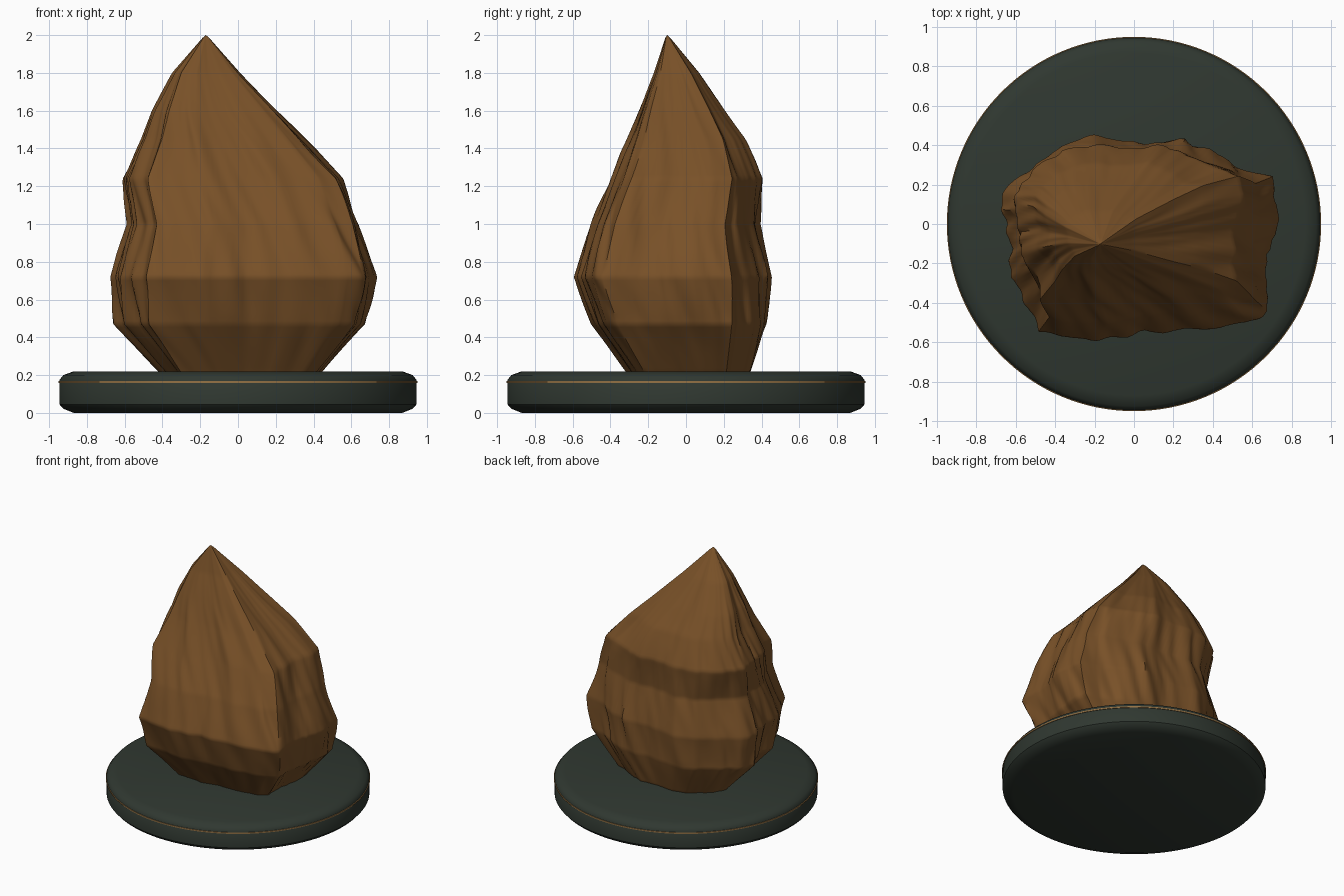
import bpy, bmesh, math
from mathutils import Vector, noise

if "Cube" in bpy.data.objects:
    bpy.data.objects.remove(bpy.data.objects["Cube"])


def material(name, rgb):
    m = bpy.data.materials.new(name)
    m.diffuse_color = (*rgb, 1)
    m.use_nodes = True
    m.node_tree.nodes["Principled BSDF"].inputs["Base Color"].default_value = m.diffuse_color
    return m


BROWN = material("rock brown", (0.19, 0.082, 0.021))
GREEN = material("dark green", (0.029, 0.039, 0.030))
BRASS = material("brass", (0.30, 0.17, 0.06))


def loft(name, rings, mat, angle, tip=None, closed=False):
    """Skin a list of equal-length point rings, with caps, a tip or closed as a band."""
    bm = bmesh.new()
    rows = [[bm.verts.new(p) for p in r] for r in rings]
    n = len(rows[0])
    pairs = list(zip(rows, rows[1:])) + ([(rows[-1], rows[0])] if closed else [])
    for a, b in pairs:
        for i in range(n):
            j = (i + 1) % n
            bm.faces.new((a[i], a[j], b[j], b[i]))
    if not closed:
        bm.faces.new(rows[0][::-1])
        if tip:
            t = bm.verts.new(tip)
            for i in range(n):
                bm.faces.new((rows[-1][i], rows[-1][(i + 1) % n], t))
        else:
            bm.faces.new(rows[-1])
    bmesh.ops.recalc_face_normals(bm, faces=bm.faces)
    me = bpy.data.meshes.new(name)
    bm.to_mesh(me)
    bm.free()
    me.materials.append(mat)
    ob = bpy.data.objects.new(name, me)
    bpy.context.collection.objects.link(ob)
    bpy.ops.object.select_all(action='DESELECT')
    ob.select_set(True)
    bpy.context.view_layer.objects.active = ob
    bpy.ops.object.shade_smooth_by_angle(angle=math.radians(angle))
    return ob


def circle(r, z, n=128):
    return [(r * math.cos(2 * math.pi * i / n), r * math.sin(2 * math.pi * i / n), z)
            for i in range(n)]


# round plinth with softened edges
profile = [(0.87, 0), (0.925, 0.022), (0.945, 0.045), (0.945, 0.175),
           (0.925, 0.2), (0.87, 0.22)]
loft("plinth", [circle(r, z) for r, z in profile], GREEN, 40)

# thin brass band around the plinth
band = [(0.938, 0.158), (0.95, 0.158), (0.95, 0.168), (0.938, 0.168)]
loft("brass_band", [circle(r, z) for r, z in band], BRASS, 30, closed=True)

# rock: plan outline, scaled to the extents measured at each height
outline = [(0.71, 0.05), (0.71, 0.25), (0.58, 0.28), (0.45, 0.35), (0.25, 0.43),
           (0.02, 0.42), (-0.2, 0.44), (-0.37, 0.40), (-0.55, 0.28), (-0.63, 0.2),
           (-0.69, 0.08), (-0.62, -0.12), (-0.63, -0.27), (-0.53, -0.42),
           (-0.50, -0.55), (-0.35, -0.56), (-0.18, -0.58), (0.05, -0.53),
           (0.28, -0.53), (0.56, -0.49), (0.66, -0.43), (0.66, -0.15)]
# height, min x, max x, min y, max y
levels = [(0.19, -0.39, 0.42, -0.30, 0.32), (0.22, -0.42, 0.45, -0.32, 0.34),
          (0.47, -0.65, 0.67, -0.50, 0.42), (0.72, -0.69, 0.72, -0.59, 0.44),
          (1.0, -0.60, 0.64, -0.50, 0.38), (1.24, -0.63, 0.55, -0.40, 0.40),
          (1.45, -0.52, 0.35, -0.31, 0.31), (1.6, -0.46, 0.20, -0.25, 0.21),
          (1.8, -0.35, 0.01, -0.17, 0.07), (2.0, -0.175, -0.165, -0.105, -0.095)]
TIP = (-0.17, -0.10, 2.0)
SUB, ROWS = 8, 110

plan = []
for i, a in enumerate(outline):
    b = outline[(i + 1) % len(outline)]
    for s in range(SUB):
        t = s / SUB
        x, y = a[0] + (b[0] - a[0]) * t, a[1] + (b[1] - a[1]) * t
        plan.append(((x + 0.69) / 1.40, (y + 0.58) / 1.02))


def extents(z):
    for a, b in zip(levels, levels[1:]):
        if z <= b[0]:
            t = (z - a[0]) / (b[0] - a[0])
            return [p + (q - p) * t for p, q in zip(a[1:], b[1:])]


rings = []
for k in range(ROWS):
    z = 0.19 + (1.985 - 0.19) * k / (ROWS - 1)
    x0, x1, y0, y1 = extents(z)
    cx, cy = (x0 + x1) / 2, (y0 + y1) / 2
    fade = min(1, (2.0 - z) / 0.6) * min(1, 0.35 + (z - 0.19) * 2)
    ring = []
    for u, v in plan:
        x, y = x0 + (x1 - x0) * u, y0 + (y1 - y0) * v
        # slanted folds running up the rock
        a = math.atan2(v - 0.5, u - 0.5) + 0.35 * z
        c, s = math.cos(a), math.sin(a)
        f = noise.noise(Vector((c * 3.2, s * 3.2, z * 1.6)))
        g = noise.noise(Vector((c * 8 + 5, s * 8, z * 2.6)))
        d = 1 + fade * (0.05 * f + 0.045 * g)
        ring.append((cx + (x - cx) * d, cy + (y - cy) * d, z))
    rings.append(ring)
loft("rock", rings, BROWN, 45, tip=TIP)
